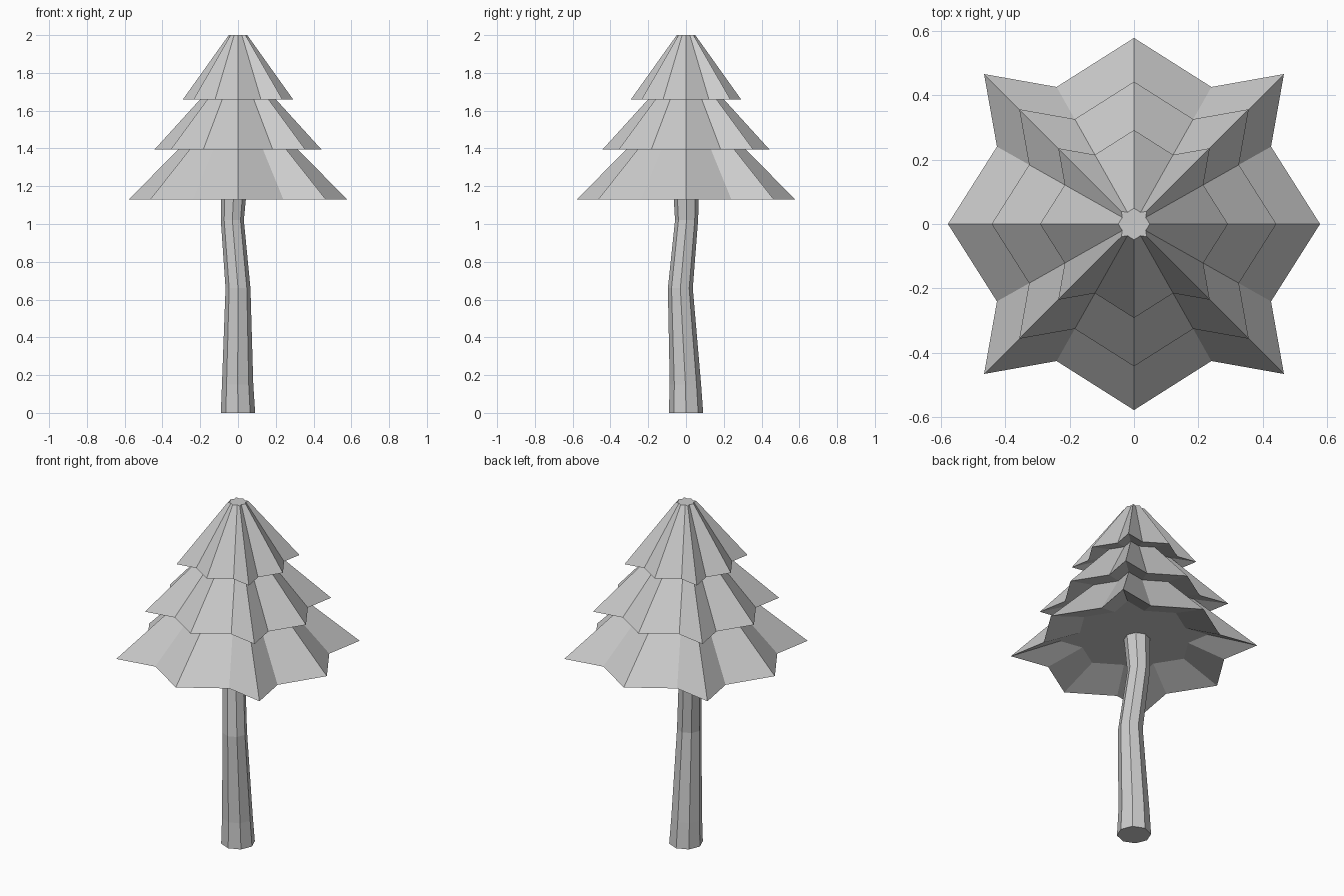
import bpy
from math import cos, sin, pi

if "Cube" in bpy.data.objects:
    bpy.data.objects.remove(bpy.data.objects["Cube"])


def loft(name, rings):
    """Skin a stack of equal-length rings and cap both ends."""
    n = len(rings[0])
    verts = [v for ring in rings for v in ring]
    faces = [list(range(n))[::-1],
             list(range((len(rings) - 1) * n, len(rings) * n))]
    for k in range(len(rings) - 1):
        a, b = k * n, (k + 1) * n
        for i in range(n):
            j = (i + 1) % n
            faces.append((a + i, a + j, b + j, b + i))
    mesh = bpy.data.meshes.new(name)
    mesh.from_pydata(verts, [], faces)
    obj = bpy.data.objects.new(name, mesh)
    bpy.context.collection.objects.link(obj)
    return obj


# Trunk: bent eight-sided column (centre x, centre y, z, radius)
bends = [(0, 0, 0, 0.091), (-0.002, -0.003, 0.15, 0.083),
         (0, -0.03, 0.66, 0.066), (-0.03, 0.003, 1.02, 0.061),
         (-0.02, 0, 1.22, 0.07)]
loft("trunk", [[(x + r * cos(i * pi / 4), y + r * sin(i * pi / 4), z)
                for i in range(8)] for x, y, z, r in bends])

# Foliage: eight-pointed star outline, one quarter repeated around
quarter = [(0.577, 0), (0.425, 0.24), (0.465, 0.465), (0.24, 0.425)]
star = []
for q in range(4):
    c, s = round(cos(q * pi / 2)), round(sin(q * pi / 2))
    star += [(c * x - s * y, s * x + c * y) for x, y in quarter]

# Three stacked tiers with recessed undersides (outline scale, z)
tiers = [(0.6, 1.21), (1, 1.13), (0.49, 1.43), (0.765, 1.395),
         (0.30, 1.69), (0.505, 1.66), (0.085, 2.0)]
loft("foliage", [[(x * f, y * f, z) for x, y in star] for f, z in tiers])
